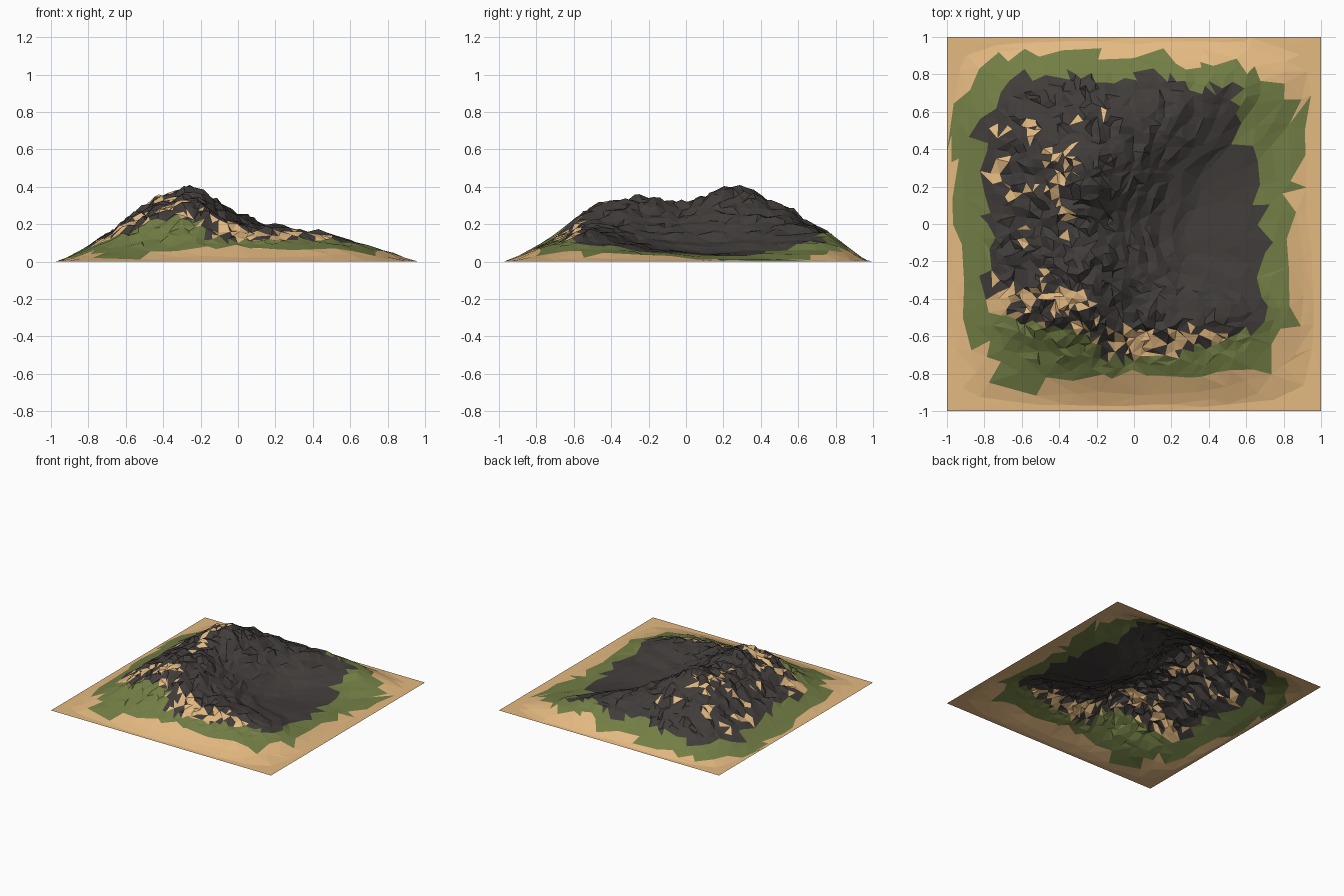
import bpy, bmesh, math, random
from mathutils import Vector, noise

if "Cube" in bpy.data.objects:
    bpy.data.objects.remove(bpy.data.objects["Cube"])

random.seed(4)

# Coarse relief: rows run y = -0.75 .. 0.75, columns x = -0.75 .. 0.75 (border is 0)
RELIEF = [
    [.04, .08, .11, .10, .09, .08, .035],
    [.09, .22, .29, .20, .18, .14, .07],
    [.11, .26, .34, .21, .11, .08, .05],
    [.11, .27, .31, .18, .07, .05, .03],
    [.11, .29, .40, .24, .09, .04, .02],
    [.10, .25, .30, .25, .17, .08, .025],
    [.05, .12, .15, .15, .15, .12, .045],
]


def cell(i, j):
    return RELIEF[j - 1][i - 1] if 1 <= i <= 7 and 1 <= j <= 7 else 0.0


def spline(a, b, c, d, t):
    return b + 0.5 * t * (c - a + t * (2 * a - 5 * b + 4 * c - d + t * (3 * (b - c) + d - a)))


def smooth(a, b, v):
    t = max(0.0, min(1.0, (v - a) / (b - a)))
    return t * t * (3 - 2 * t)


def height(x, y):
    u, v = (x + 1) * 4, (y + 1) * 4
    i, j = min(7, int(u)), min(7, int(v))
    rows = [spline(*[cell(i + k, j + m) for k in (-1, 0, 1, 2)], u - i) for m in (-1, 0, 1, 2)]
    z = max(0.0, spline(*rows, v - j))
    edge = 1 - max(abs(x), abs(y))
    # lava benches on the slopes of the open bowl
    east = smooth(-0.2, 0.0, x) * smooth(-0.6, -0.4, y) * smooth(0.03, 0.3, edge)
    f = z / 0.05 + 0.5 * noise.noise(Vector((x * 4, y * 4, 2)))
    step = (math.floor(f) + smooth(0.25, 0.75, f % 1.0)) * 0.05
    z += (step - f * 0.05) * 0.5 * east
    # crags, calmer on the bowl floor and the beach
    rough = smooth(0.04, 0.2, z) * 0.9 + 0.1
    rough *= smooth(0.02, 0.3, edge) * (1 - 0.45 * east)
    z += rough * 0.03 * noise.fractal(Vector((x * 10, y * 10, 5)), 0.5, 2.0, 4)
    # flat beach strip
    z -= 0.006 * (1 - smooth(0.05, 0.2, edge))
    return max(0.0, z)


# Terrain sheet, thinned into irregular facets
bm = bmesh.new()
N = 76
bmesh.ops.create_grid(bm, x_segments=N, y_segments=N, size=1)
for v in bm.verts:
    if max(abs(v.co.x), abs(v.co.y)) < 0.99:
        v.co.x += random.uniform(-.009, .009)
        v.co.y += random.uniform(-.009, .009)
    v.co.z = height(v.co.x, v.co.y)
bmesh.ops.triangulate(bm, faces=bm.faces[:])
mesh = bpy.data.meshes.new("volcanic_island")
bm.to_mesh(mesh)
bm.free()
island = bpy.data.objects.new("volcanic_island", mesh)
bpy.context.collection.objects.link(island)
bpy.context.view_layer.objects.active = island
island.select_set(True)
mod = island.modifiers.new("facets", 'DECIMATE')
mod.ratio = 0.2
bpy.ops.object.modifier_apply(modifier=mod.name)

# Ground colours
for name, col in (("sand", (.78, .49, .22, 1)), ("grass", (.17, .21, .06, 1)), ("lava", (.052, .046, .043, 1))):
    mat = bpy.data.materials.new(name)
    mat.diffuse_color = col
    mat.use_nodes = True
    mat.node_tree.nodes["Principled BSDF"].inputs["Base Color"].default_value = mat.diffuse_color
    mesh.materials.append(mat)

SAND, GRASS, LAVA = 0, 1, 2
for p in mesh.polygons:
    x, y, z = p.center
    n = noise.noise(Vector((x * 5, y * 5, 1)))
    patch = noise.noise(Vector((x * 9, y * 9, 3)))
    # rounded-square distance, with separate limits on each side
    r = (abs(x) ** 5 + abs(y) ** 5) ** 0.2 + 0.07 * n
    south_west = smooth(-0.15, -0.25, x) * smooth(-0.4, -0.55, y)
    west, south = smooth(-0.1, -0.3, x), smooth(-0.5, -0.62, y)
    inner = 0.74 + 0.05 * smooth(-0.4, -0.7, x) - 0.05 * smooth(0, 0.6, x) - 0.03 * south - 0.15 * south_west
    inner += 0.05 * smooth(0.4, 0.7, y)
    outer = 0.85 + 0.08 * smooth(0, -0.8, x) + 0.03 * smooth(0, 0.6, y) - 0.04 * south
    north_east = x > 0.55 and y > 0.45
    if r > outer:
        kind = SAND
    elif r > inner or north_east:
        kind = GRASS
    else:
        kind = LAVA
        # sandy patches on the western flank, below the summit and along the southern rim
        core = smooth(0.17, 0.05, math.hypot((x + 0.4) * 1.6, (y - 0.32) * 0.8))
        odds = max(0.3 * west, 0.75 * south, 0.75 * core, 0.65 * west * smooth(-0.2, -0.4, y))
        if (patch + 0.5) * 0.55 + random.random() * 0.45 > 1.02 - 0.85 * odds and odds > 0.05:
            kind = SAND
    p.material_index = kind
    p.use_smooth = False
